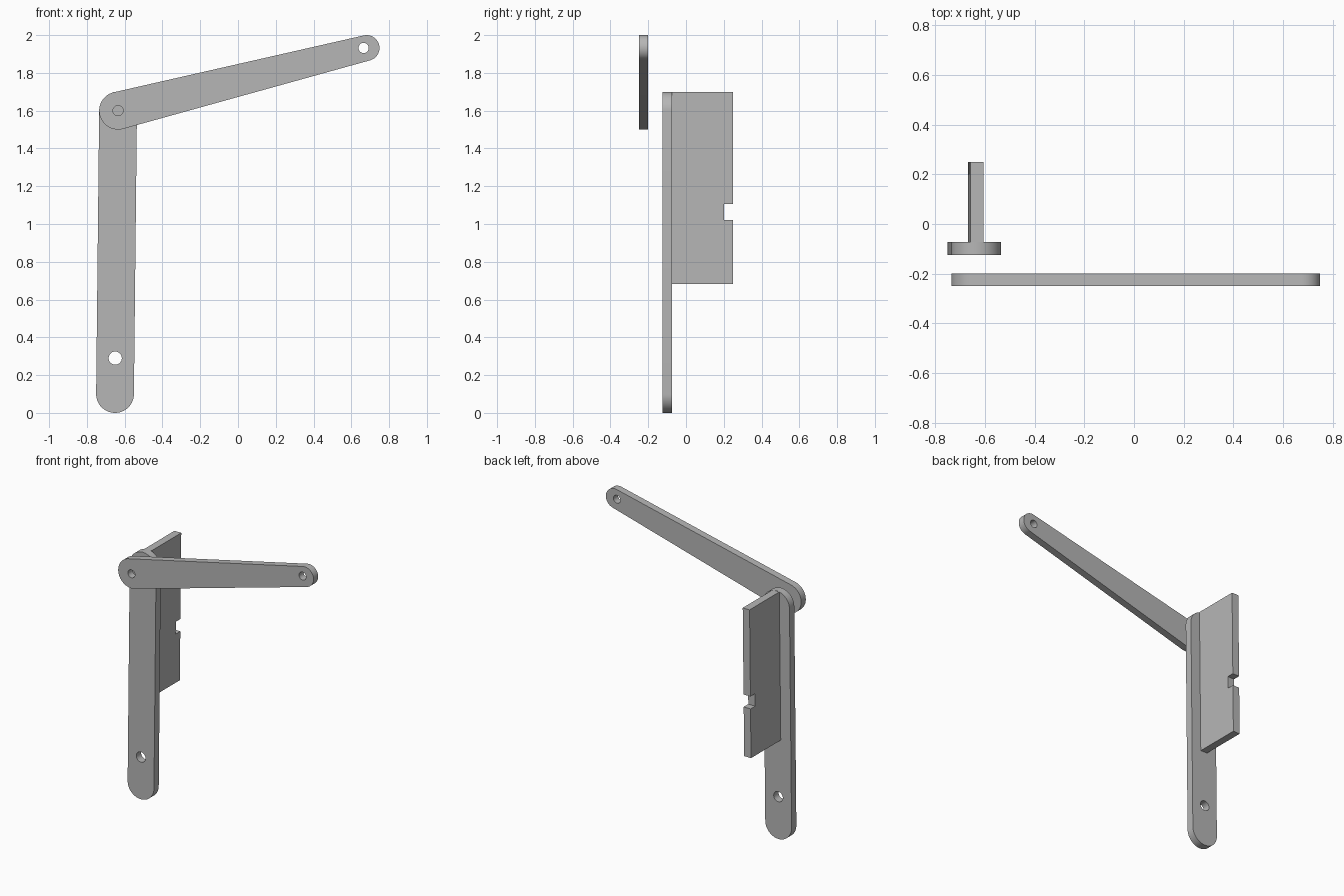
import bpy, bmesh
from math import pi, cos, sin, asin, atan2, hypot, radians

cube = bpy.data.objects.get("Cube")
if cube:
    bpy.data.objects.remove(cube, do_unlink=True)

steel = bpy.data.materials.new("plain grey metal")
steel.use_nodes = True
grey = (0.47, 0.47, 0.47, 1)
steel.diffuse_color = grey
steel.node_tree.nodes["Principled BSDF"].inputs["Base Color"].default_value = grey


def arc(x, z, r, start, end, steps):
    return [(x + r * cos(start + (end - start) * i / steps),
             z + r * sin(start + (end - start) * i / steps)) for i in range(steps + 1)]


def link_outline(a, b):
    """Tangent outline around two circles given as (x, z, radius)."""
    dx, dz = b[0] - a[0], b[1] - a[1]
    heading = atan2(dz, dx)
    tangent = pi / 2 - asin((a[2] - b[2]) / hypot(dx, dz))
    return (arc(*b, heading - tangent, heading + tangent, 32)
            + arc(*a, heading + tangent, heading + 2 * pi - tangent, 32))


def finish(name, bm):
    bmesh.ops.recalc_face_normals(bm, faces=bm.faces)
    mesh = bpy.data.meshes.new(name)
    bm.to_mesh(mesh)
    bm.free()
    mesh.materials.append(steel)
    obj = bpy.data.objects.new(name, mesh)
    bpy.context.collection.objects.link(obj)
    bpy.ops.object.select_all(action="DESELECT")
    obj.select_set(True)
    bpy.context.view_layer.objects.active = obj
    bpy.ops.object.shade_smooth_by_angle(angle=radians(30))
    return obj


def flat_link(name, a, b, holes, front, back):
    """Flat bar with rounded ends and drilled holes."""
    bm = bmesh.new()
    loops = [link_outline(a, b)] + [arc(*h, 0, 2 * pi, 32)[:-1] for h in holes]
    for loop in loops:
        verts = [bm.verts.new((x, front, z)) for x, z in loop]
        for i, v in enumerate(verts):
            bm.edges.new((verts[i - 1], v))
    bmesh.ops.triangle_fill(bm, use_beauty=True, edges=bm.edges[:])
    ext = bmesh.ops.extrude_face_region(bm, geom=bm.faces[:], use_keep_orig=True)
    moved = [g for g in ext["geom"] if isinstance(g, bmesh.types.BMVert)]
    bmesh.ops.translate(bm, verts=moved, vec=(0, back - front, 0))
    return finish(name, bm)


# Upright bar, leaning very slightly
foot, pivot = (-0.651, 0.1, 0.1), (-0.635, 1.6, 0.1)
flat_link("upright_bar", foot, pivot, [(-0.65, 0.29, 0.035)], -0.125, -0.073)

# Tapered arm, standing clear in front of the bar
flat_link("tapered_arm", pivot, (0.681, 1.932, 0.068),
          [(-0.635, 1.6, 0.027), (0.665, 1.932, 0.027)], -0.25, -0.2)

# Notched fin on the back of the bar, following its lean
lean = (pivot[0] - foot[0]) / (pivot[1] - foot[1])
profile = [(-0.073, 0.683), (0.25, 0.683), (0.25, 1.02), (0.2, 1.02),
           (0.2, 1.105), (0.25, 1.105), (0.25, 1.698), (-0.073, 1.698)]
bm = bmesh.new()
sides = [[bm.verts.new((-0.632 + lean * (z - 1.7) + half, y, z)) for y, z in profile]
         for half in (-0.026, 0.026)]
for side in sides:
    bm.faces.new(side)
for i in range(len(profile)):
    bm.faces.new((sides[0][i - 1], sides[0][i], sides[1][i], sides[1][i - 1]))
finish("notched_fin", bm)
